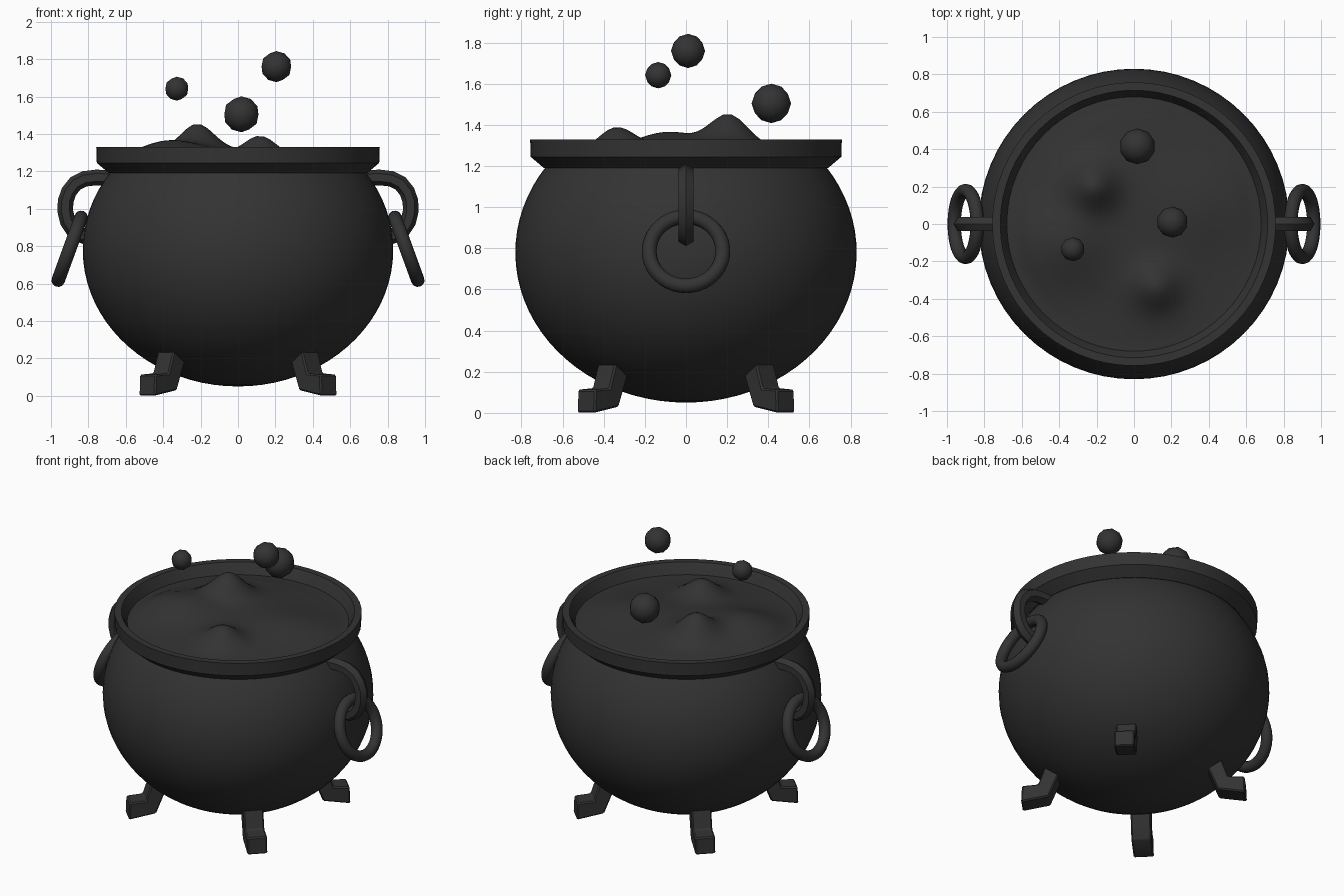
import bpy, bmesh, math
from mathutils import Vector, Matrix

if "Cube" in bpy.data.objects:
    bpy.data.objects.remove(bpy.data.objects["Cube"])

iron = bpy.data.materials.new("dark_iron")
iron.diffuse_color = (0.033, 0.033, 0.033, 1)
iron.use_nodes = True
iron.node_tree.nodes["Principled BSDF"].inputs["Base Color"].default_value = iron.diffuse_color


def finish(name, bm, angle=None):
    """Turn a bmesh into a named object; angle gives smooth shading limit."""
    bmesh.ops.recalc_face_normals(bm, faces=bm.faces[:])
    me = bpy.data.meshes.new(name)
    bm.to_mesh(me)
    bm.free()
    me.materials.append(iron)
    ob = bpy.data.objects.new(name, me)
    bpy.context.collection.objects.link(ob)
    if angle is not None:
        bpy.ops.object.select_all(action='DESELECT')
        ob.select_set(True)
        bpy.context.view_layer.objects.active = ob
        bpy.ops.object.shade_smooth_by_angle(angle=math.radians(angle))
    return ob


def lathe(name, profile, segs=64, closed=False, angle=30, height=None):
    """Spin (radius, z) points round z; radius 0 makes a pole."""
    bm = bmesh.new()
    rings = []
    for r, z in profile:
        ring = []
        for i in range(1 if r == 0 else segs):
            a = 2 * math.pi * i / segs
            x, y = r * math.cos(a), r * math.sin(a)
            ring.append(bm.verts.new((x, y, z + (height(x, y) if height else 0))))
        rings.append(ring)
    pairs = list(zip(rings, rings[1:])) + ([(rings[-1], rings[0])] if closed else [])
    for p, q in pairs:
        for i in range(segs):
            j = (i + 1) % segs
            quad = [p[i % len(p)], p[j % len(p)], q[j % len(q)], q[i % len(q)]]
            bm.faces.new(list(dict.fromkeys(quad)))
    return finish(name, bm, angle)


# Pot: squashed sphere, open at the neck
pot = [(0, 0.05)]
for k in range(1, 29):
    t = -math.pi / 2 + (math.pi / 2 + math.asin(0.42 / 0.73)) * k / 28
    pot.append((0.83 * math.cos(t), 0.78 + 0.73 * math.sin(t)))
lathe("pot_body", pot)

# Flared rim with sloping inner wall
lathe("rim", [(0.66, 1.19), (0.69, 1.19), (0.755, 1.245), (0.758, 1.33),
              (0.715, 1.33), (0.705, 1.315), (0.66, 1.19)][:-1] + [(0.655, 1.2)], closed=True)

# Bubbling liquid: (x, y, height, spread)
humps = [(-0.22, 0.21, 0.14, 0.09), (0.12, -0.34, 0.10, 0.085), (-0.38, -0.1, 0.09, 0.16),
         (0.36, 0.1, 0.05, 0.18), (-0.1, 0.2, 0.05, 0.25), (0.05, -0.25, 0.03, 0.2)]


def swell(x, y):
    h = sum(a * math.exp(-((x - u) ** 2 + (y - v) ** 2) / (2 * s * s)) for u, v, a, s in humps)
    return h * min(1, (0.68 - math.hypot(x, y)) / 0.1)


lathe("liquid", [(0.68 * k / 24, 1.26) for k in range(25)], angle=80, height=swell)

# Floating bubbles
for i, (x, y, z, r) in enumerate([(0.205, 0.01, 1.76, 0.083), (0.018, 0.415, 1.505, 0.096),
                                  (-0.327, -0.135, 1.642, 0.064)]):
    bm = bmesh.new()
    bmesh.ops.create_icosphere(bm, subdivisions=2, radius=r, matrix=Matrix.Translation((x, y, z)))
    finish(f"bubble_{i + 1}", bm, 60)

# Four bent feet on the diagonals, side outline as (radius, z)
foot = [(0.545, 0.24), (0.585, 0.12), (0.685, 0.113), (0.69, 0.0),
        (0.52, 0.03), (0.46, 0.18), (0.42, 0.24)]
for i in range(4):
    bm = bmesh.new()
    face = bm.faces.new([bm.verts.new((r, -0.062, z)) for r, z in foot])
    ext = bmesh.ops.extrude_face_region(bm, geom=[face])
    bmesh.ops.translate(bm, vec=(0, 0.124, 0),
                        verts=[v for v in ext["geom"] if isinstance(v, bmesh.types.BMVert)])
    bmesh.ops.recalc_face_normals(bm, faces=bm.faces[:])
    bmesh.ops.bevel(bm, geom=bm.edges[:], offset=0.008, segments=1, affect='EDGES')
    bmesh.ops.rotate(bm, verts=bm.verts, matrix=Matrix.Rotation(math.radians(45 + 90 * i), 3, 'Z'))
    finish(f"foot_{i + 1}", bm, 30)


def tube(name, path, radius, sides, closed, angle):
    """Sweep a polygon along a path lying in a plane that holds the given points."""
    bm = bmesh.new()
    n = len(path)
    plane = (path[1] - path[0]).cross(path[n // 2] - path[0]).normalized()
    rings = []
    for i, p in enumerate(path):
        a = path[(i - 1) % n] if closed or i else p
        b = path[(i + 1) % n] if closed or i < n - 1 else p
        out = (b - a).normalized().cross(plane)
        rings.append([bm.verts.new(p + radius * (out * math.cos(t) + plane * math.sin(t)))
                      for t in (2 * math.pi * k / sides for k in range(sides))])
    for i in range(n if closed else n - 1):
        p, q = rings[i], rings[(i + 1) % n]
        for k in range(sides):
            m = (k + 1) % sides
            bm.faces.new((p[k], p[m], q[m], q[k]))
    if not closed:
        bm.faces.new(rings[0])
        bm.faces.new(rings[-1])
    finish(name, bm, angle)


# Side hooks and hanging rings
hook = [(0.66, 1.165), (0.76, 1.167), (0.82, 1.16), (0.87, 1.135), (0.905, 1.09), (0.922, 1.04),
        (0.923, 0.985), (0.91, 0.93), (0.88, 0.885), (0.84, 0.86), (0.78, 0.84)]
tilt = math.radians(20)
for side, s in (("right", 1), ("left", -1)):
    tube(f"{side}_hook", [Vector((s * x, 0, z)) for x, z in hook], 0.042, 6, False, 45)
    ring = []
    for k in range(40):
        a = 2 * math.pi * k / 40
        d = 0.179 * math.cos(a)
        ring.append(Vector((s * (0.9 - d * math.sin(tilt)), 0.179 * math.sin(a),
                            0.786 + d * math.cos(tilt))))
    tube(f"{side}_ring", ring, 0.036, 12, True, 60)
